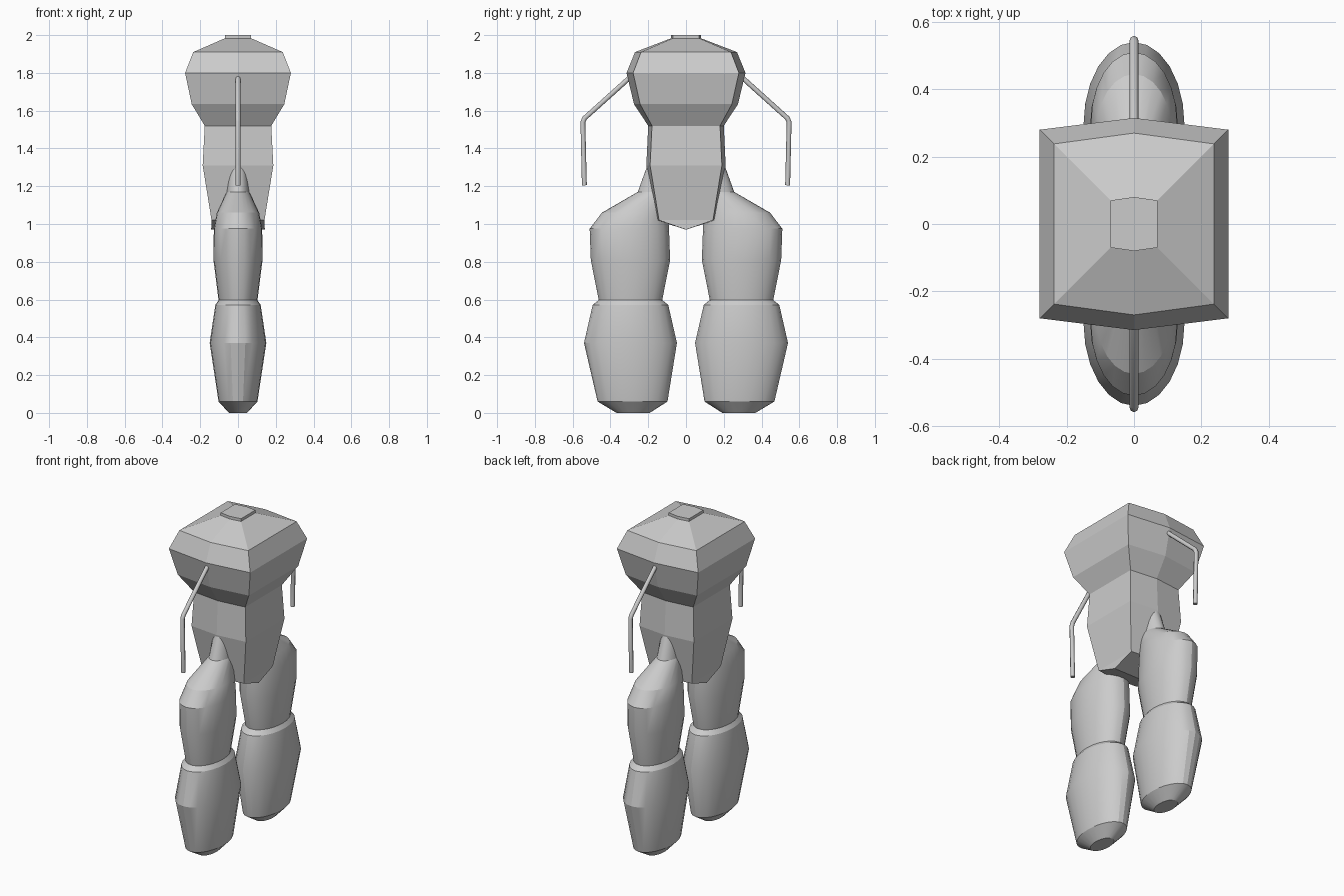
import bpy, math
from math import radians, cos, sin, pi

if "Cube" in bpy.data.objects:
    bpy.data.objects.remove(bpy.data.objects["Cube"])


def loft(name, rings, smooth=None):
    """Skin a stack of equal-length point rings and cap both ends."""
    n = len(rings[0])
    verts = [p for r in rings for p in r]
    faces = [(k * n + i, k * n + (i + 1) % n, (k + 1) * n + (i + 1) % n, (k + 1) * n + i)
             for k in range(len(rings) - 1) for i in range(n)]
    faces.append(tuple(reversed(range(n))))
    last = (len(rings) - 1) * n
    faces.append(tuple(range(last, last + n)))
    mesh = bpy.data.meshes.new(name)
    mesh.from_pydata(verts, [], faces)
    mesh.update()
    ob = bpy.data.objects.new(name, mesh)
    bpy.context.collection.objects.link(ob)
    if smooth:
        bpy.ops.object.select_all(action='DESELECT')
        ob.select_set(True)
        bpy.context.view_layer.objects.active = ob
        bpy.ops.object.shade_smooth_by_angle(angle=radians(smooth))
    return ob


# torso: (z, half width, corner depth, ridge depth)
TORSO = [(1.02, .14, .143, .157), (1.31, .187, .19, .21), (1.52, .176, .18, .20),
         (1.634, .245, .243, .275), (1.80, .28, .28, .315), (1.91, .237, .238, .27),
         (1.983, .07, .07, .08), (2.0, .07, .07, .08)]
torso = loft("torso", [[(-w, -c, z), (0, -r, z), (w, -c, z), (w, c, z), (0, r, z), (-w, c, z)]
                       for z, w, c, r in TORSO])

# keel: wedge under the torso, running along x
bottom = [(-.14, -.143, 1.02), (0, -.157, 1.02), (.14, -.143, 1.02),
          (.14, .143, 1.02), (0, .157, 1.02), (-.14, .143, 1.02)]
keel_mesh = bpy.data.meshes.new("torso_keel")
keel_mesh.from_pydata(bottom + [(-.142, 0, .97), (.142, 0, .97)], [],
                      [(0, 6, 7, 2, 1), (3, 7, 6, 5, 4), (2, 7, 3), (5, 6, 0)])
bpy.context.collection.objects.link(bpy.data.objects.new("torso_keel", keel_mesh))

# legs: (z, centre y, half width x, half depth y)
LEG = [(0, .28, .048, .088), (.06, .283, .103, .185), (.37, .294, .15, .246),
       (.572, .294, .12, .20), (.597, .294, .103, .168), (.81, .294, .13, .21),
       (.975, .30, .128, .21), (1.06, .27, .112, .175), (1.17, .158, .06, .097),
       (1.36, .115, .05, .072)]
SEG = 24
for side, s in (("left", 1), ("right", -1)):
    loft(side + "_leg",
         [[(w * cos(2 * pi * i / SEG), s * c + d * sin(2 * pi * i / SEG), z) for i in range(SEG)]
          for z, c, w, d in LEG], smooth=22)

    # arms: thin bent rods
    cu = bpy.data.curves.new(side + "_arm", 'CURVE')
    cu.dimensions = '3D'
    cu.bevel_depth = .013
    cu.bevel_resolution = 2
    cu.use_fill_caps = True
    path = [(.27, 1.80), (.537, 1.56), (.546, 1.54), (.538, 1.205)]
    sp = cu.splines.new('POLY')
    sp.points.add(len(path) - 1)
    for p, (y, z) in zip(sp.points, path):
        p.co = (0, s * y, z, 1)
    bpy.context.collection.objects.link(bpy.data.objects.new(side + "_arm", cu))
